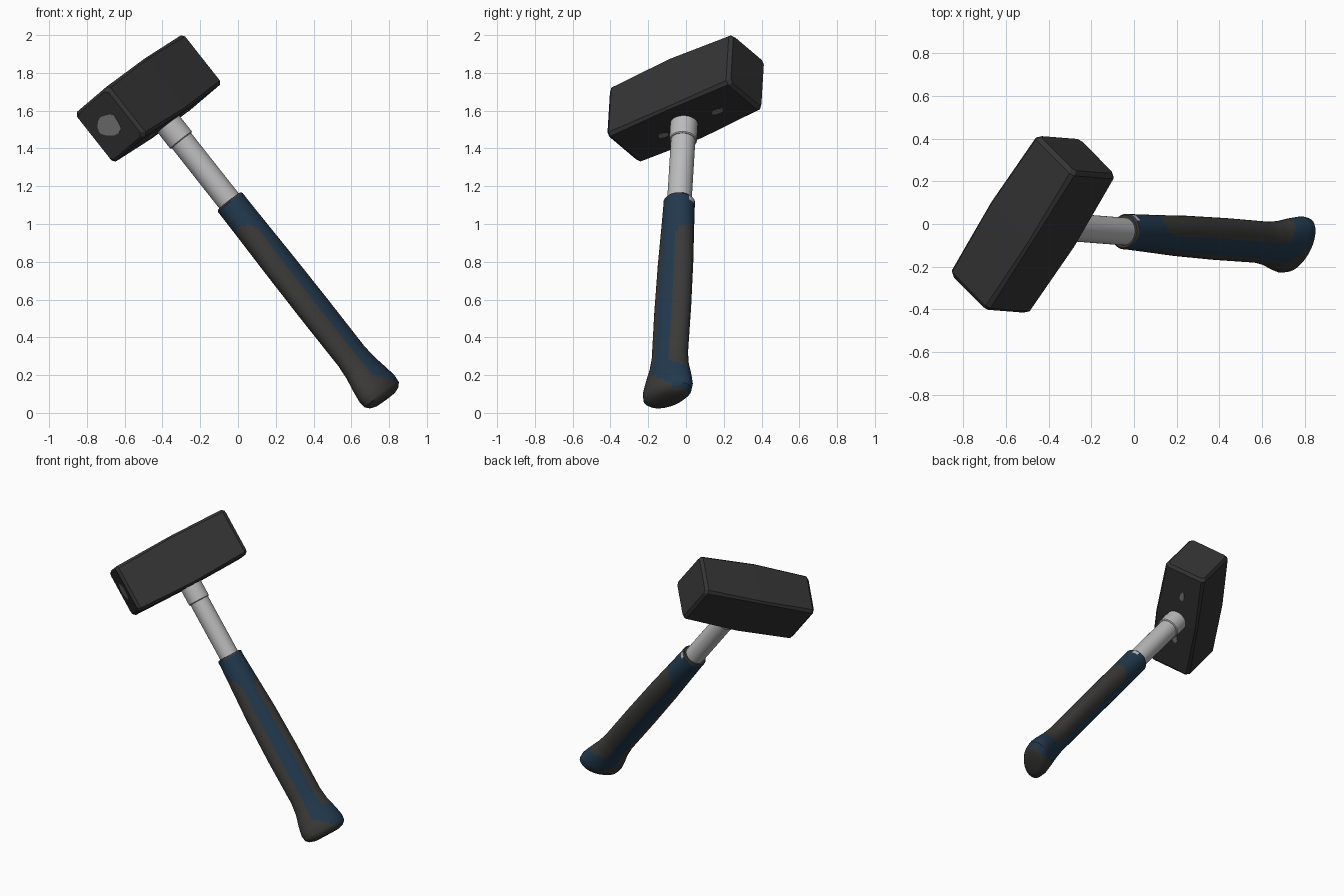
import bpy, bmesh, math
from mathutils import Vector, Matrix

if "Cube" in bpy.data.objects:
    bpy.data.objects.remove(bpy.data.objects["Cube"])

# Hammer frame: local x = head length, z = up the handle, origin = handle end
X = Vector((0.502, 0.793, 0.347)).normalized()
Z = Vector((-0.619, 0.047, 0.784))
Z = (Z - X * Z.dot(X)).normalized()
Y = Z.cross(X)
FRAME = Matrix((X, Y, Z)).transposed().to_4x4()
FRAME.translation = (0.774, -0.099, 0.08)


def material(name, *rgb):
    m = bpy.data.materials.new(name)
    m.diffuse_color = (*rgb, 1)
    m.use_nodes = True
    m.node_tree.nodes["Principled BSDF"].inputs["Base Color"].default_value = m.diffuse_color
    return m


BLACK = material("black_steel", 0.034, 0.034, 0.034)
STEEL = material("bare_steel", 0.50, 0.50, 0.50)
WORN = material("worn_steel", 0.22, 0.22, 0.22)
BLUE = material("blue_grip", 0.016, 0.041, 0.075)
GREY = material("grey_rubber", 0.043, 0.042, 0.040)


def loft(name, rings, mats, rule=None, smooth=True):
    """Skin a list of equal-length rings of points and cap both ends."""
    bm = bmesh.new()
    vs = [[bm.verts.new(p) for p in ring] for ring in rings]
    n = len(rings[0])
    for a, b in zip(vs, vs[1:]):
        for i in range(n):
            j = (i + 1) % n
            bm.faces.new((a[i], a[j], b[j], b[i]))
    bm.faces.new(vs[0][::-1])
    bm.faces.new(vs[-1])
    bmesh.ops.recalc_face_normals(bm, faces=bm.faces)
    if rule:
        for f in bm.faces:
            f.material_index = rule(f)
    me = bpy.data.meshes.new(name)
    bm.to_mesh(me)
    bm.free()
    for m in mats:
        me.materials.append(m)
    ob = bpy.data.objects.new(name, me)
    bpy.context.collection.objects.link(ob)
    ob.matrix_world = FRAME
    if smooth:
        bpy.ops.object.select_all(action='DESELECT')
        ob.select_set(True)
        bpy.context.view_layer.objects.active = ob
        bpy.ops.object.shade_smooth_by_angle(angle=math.radians(35))
    return ob


def oval(z, a, b, n=36):
    return [(a * math.cos(t), b * math.sin(t), z)
            for t in (math.radians(5) + math.tau * i / n for i in range(n))]


# Head: chamfered block, slightly swollen in the middle
HEAD_Z = 2.02


def head_ring(x, w, h, c):
    corners = [(w, h - c), (w - c, h), (c - w, h), (-w, h - c),
               (-w, c - h), (c - w, -h), (w - c, -h), (w, c - h)]
    return [(x, y, HEAD_Z + z) for y, z in corners]


loft("hammer_head", [head_ring(-0.412, 0.133, 0.152, 0.018),
                     head_ring(-0.392, 0.148, 0.167, 0.018),
                     head_ring(0, 0.157, 0.174, 0.012),
                     head_ring(0.392, 0.148, 0.167, 0.018),
                     head_ring(0.412, 0.133, 0.152, 0.018)], [BLACK], smooth=False)

# Steel shaft and the collar below the head
loft("shaft", [oval(1.25, 0.065, 0.065), oval(1.80, 0.065, 0.065)], [STEEL])
loft("collar", [oval(1.735, 0.068, 0.068), oval(1.74, 0.073, 0.073),
                oval(1.87, 0.073, 0.073)], [STEEL])

# Grip profile: distance from the end, half width along and across the head
PROFILE = [(-0.012, 0.085, 0.045), (0.0, 0.125, 0.07), (0.02, 0.147, 0.085),
           (0.06, 0.152, 0.09), (0.12, 0.14, 0.085), (0.2, 0.118, 0.077),
           (0.28, 0.108, 0.072), (0.6, 0.11, 0.073), (0.9, 0.105, 0.074),
           (1.15, 0.092, 0.078), (1.29, 0.085, 0.081), (1.318, 0.085, 0.081),
           (1.327, 0.078, 0.075)]
rings = []
for p, q in zip(PROFILE, PROFILE[1:]):
    steps = max(1, round((q[0] - p[0]) / 0.015))
    rings += [oval(*[u + (v - u) * k / steps for u, v in zip(p, q)]) for k in range(steps)]
rings.append(oval(*PROFILE[-1]))


def grip_colour(f):
    """Blue body, grey panels along both narrow sides, grey end and rim."""
    c = f.calc_center_median()
    d = c.z
    ang = math.atan2(c.y / 0.073, c.x / 0.11)
    cs = math.cos(ang)
    if d < 0.003 or d > 1.318:
        return 1
    if d > 1.285 and abs(ang) < 0.3:
        return 2
    if d < 0.12 and cs < 0.75 - 9.5 * d:
        return 1
    # panel ends are rounded by narrowing the panel towards its tip
    lo, hi = (0.15, 1.12) if cs > 0 else (-1, 1.18)
    near = min(d - lo, hi - d)
    if near < 0:
        return 0
    narrow = 0.42 + 0.5 * max(0, 1 - near / 0.07) ** 2
    return 1 if abs(cs) > narrow else 0


loft("grip", rings, [BLUE, GREY, STEEL], grip_colour)


# Worn spots: thin irregular plates on the striking face and the underside
def blob(ra, rb, n=14):
    return [((1 + 0.13 * math.sin(3 * t + 1)) * ra * math.cos(t),
             (1 + 0.13 * math.sin(2 * t)) * rb * math.sin(t))
            for t in (math.tau * i / n for i in range(n))]


loft("face_wear", [[(x, u, HEAD_Z + v) for u, v in blob(0.072, 0.062)]
                   for x in (-0.409, -0.414)], [WORN], smooth=False)
for i, (cx, ra) in enumerate([(0.21, 0.036), (-0.15, 0.03)]):
    zs = HEAD_Z - 0.174 + 0.007 * abs(cx) / 0.392
    loft(f"underside_wear_{i + 1}", [[(cx + u, 0.014 + v, z) for u, v in blob(ra, 0.016)]
                                     for z in (zs + 0.004, zs - 0.003)], [WORN], smooth=False)
